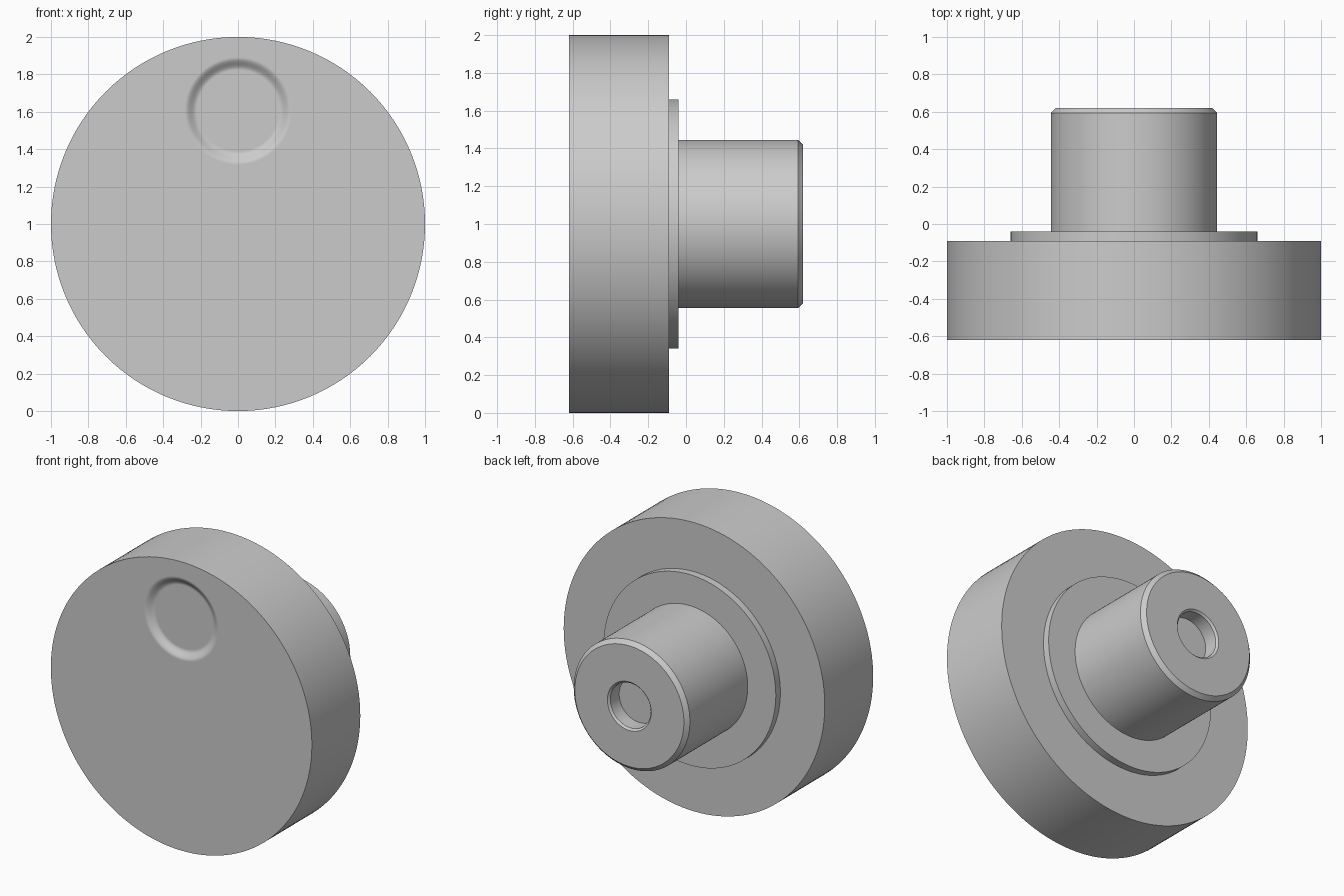
import bpy, bmesh
from math import cos, sin, pi

cube = bpy.data.objects.get("Cube")
if cube:
    bpy.data.objects.remove(cube, do_unlink=True)

SEGMENTS = 128
AXIS_Z = 1.0

grey = bpy.data.materials.new("plain grey")
grey.use_nodes = True
colour = (0.6, 0.6, 0.6, 1)
grey.diffuse_color = colour
grey.node_tree.nodes["Principled BSDF"].inputs["Base Color"].default_value = colour


def turned_part(name, rings):
    """Skin circles (radius, y, height above axis) from front to back and cap both ends."""
    bm = bmesh.new()
    loops = []
    for radius, y, lift in rings:
        loops.append([bm.verts.new((radius * cos(2 * pi * i / SEGMENTS), y,
                                    AXIS_Z + lift + radius * sin(2 * pi * i / SEGMENTS)))
                      for i in range(SEGMENTS)])
    for a, b in zip(loops, loops[1:]):
        for i in range(SEGMENTS):
            j = (i + 1) % SEGMENTS
            bm.faces.new((a[i], a[j], b[j], b[i]))
    bm.faces.new(loops[0])
    bm.faces.new(loops[-1])
    bmesh.ops.recalc_face_normals(bm, faces=bm.faces)
    mesh = bpy.data.meshes.new(name)
    bm.to_mesh(mesh)
    bm.free()
    mesh.materials.append(grey)
    obj = bpy.data.objects.new(name, mesh)
    bpy.context.collection.objects.link(obj)
    bpy.ops.object.select_all(action='DESELECT')
    obj.select_set(True)
    bpy.context.view_layer.objects.active = obj
    bpy.ops.object.shade_smooth_by_angle(angle=pi / 6)
    return obj


# Finger dimple: flat floor rising to the front face in a soft S-curve
FRONT, LIFT = -0.62, 0.605
FLOOR_R, RIM_R, DEPTH, STEPS = 0.22, 0.285, 0.032, 12
dimple = [(FLOOR_R - 0.004, FRONT + DEPTH, LIFT)]
for k in range(STEPS + 1):
    t = k / STEPS
    dimple.append((FLOOR_R + (RIM_R - FLOOR_R) * t,
                   FRONT + DEPTH * (1 + cos(pi * t)) / 2, LIFT))
dimple.append((RIM_R + 0.004, FRONT, LIFT))

# Wheel, shoulder, chamfered hub and blind bore
body = [(1.0, FRONT), (1.0, -0.09),
        (0.66, -0.09), (0.66, -0.04),
        (0.445, -0.04), (0.445, 0.593), (0.418, 0.62),
        (0.168, 0.62), (0.155, 0.607), (0.155, 0.51)]

turned_part("handwheel", dimple + [(r, y, 0) for r, y in body])
